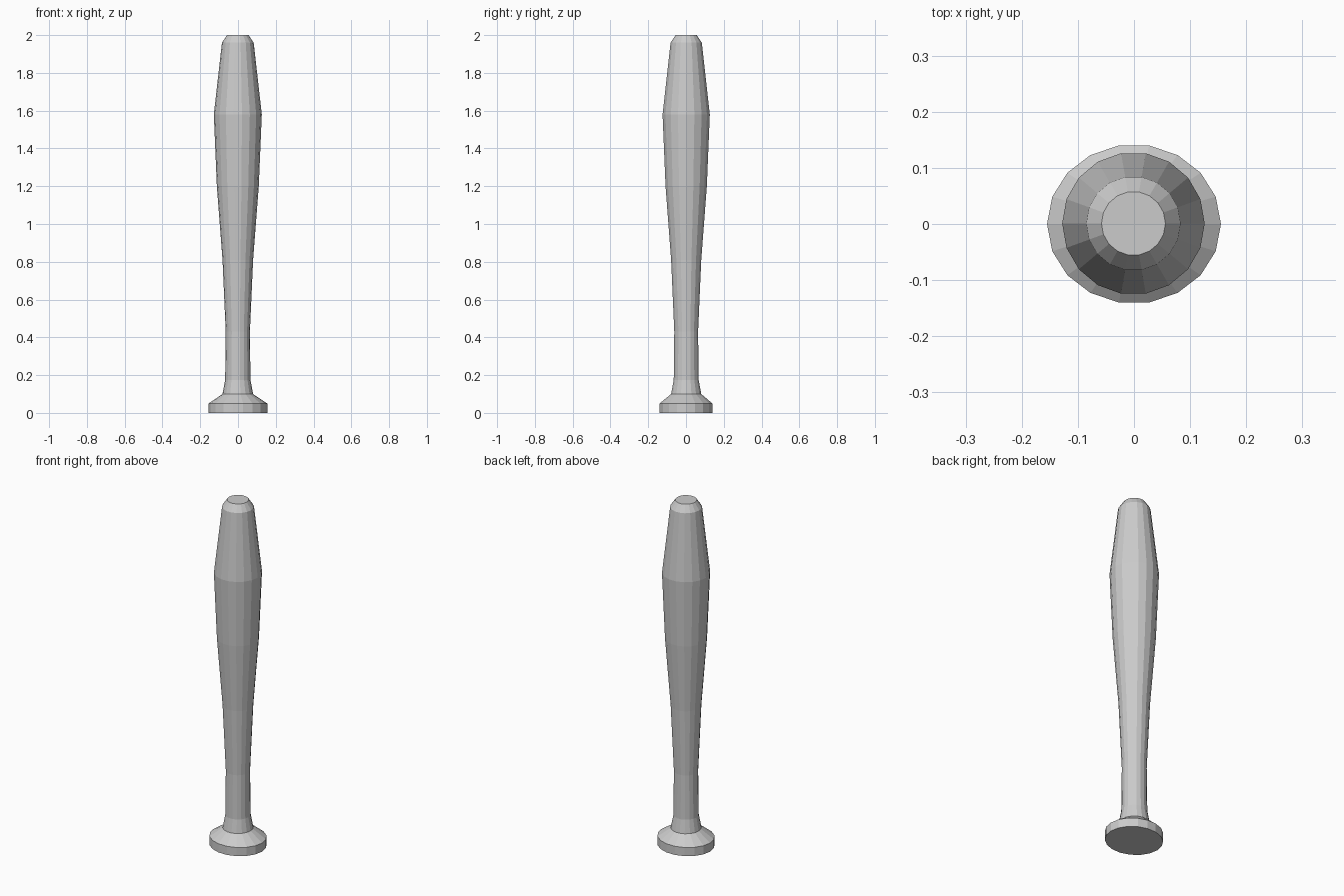
import bpy, bmesh
from math import cos, sin, tau

if "Cube" in bpy.data.objects:
    bpy.data.objects.remove(bpy.data.objects["Cube"])

SIDES = 18


def lathe(name, rings):
    """Stack capped rings of (z, x radius, y radius, x centre, y centre)."""
    bm = bmesh.new()
    loops = []
    for z, rx, ry, cx, cy in rings:
        loops.append([bm.verts.new((cx + rx * cos(tau * i / SIDES),
                                    cy + ry * sin(tau * i / SIDES), z))
                      for i in range(SIDES)])
    for a, b in zip(loops, loops[1:]):
        for i in range(SIDES):
            j = (i + 1) % SIDES
            bm.faces.new((a[i], a[j], b[j], b[i]))
    bm.faces.new(loops[0][::-1])
    bm.faces.new(loops[-1])
    mesh = bpy.data.meshes.new(name)
    bm.to_mesh(mesh)
    bm.free()
    obj = bpy.data.objects.new(name, mesh)
    bpy.context.collection.objects.link(obj)
    return obj


# Slightly oval end knob, flared neck, tapering barrel and bevelled tip
knob = [(0, 0.155, 0.142, 0, 0), (0.05, 0.155, 0.142, 0, 0)]
barrel = [(0.10, 0.081), (0.175, 0.067), (0.43, 0.064), (0.81, 0.081),
          (1.20, 0.111), (1.58, 0.127), (1.96, 0.084), (2.00, 0.057)]
lathe("bat", knob + [(z, r, r, -0.001, 0.001) for z, r in barrel])
